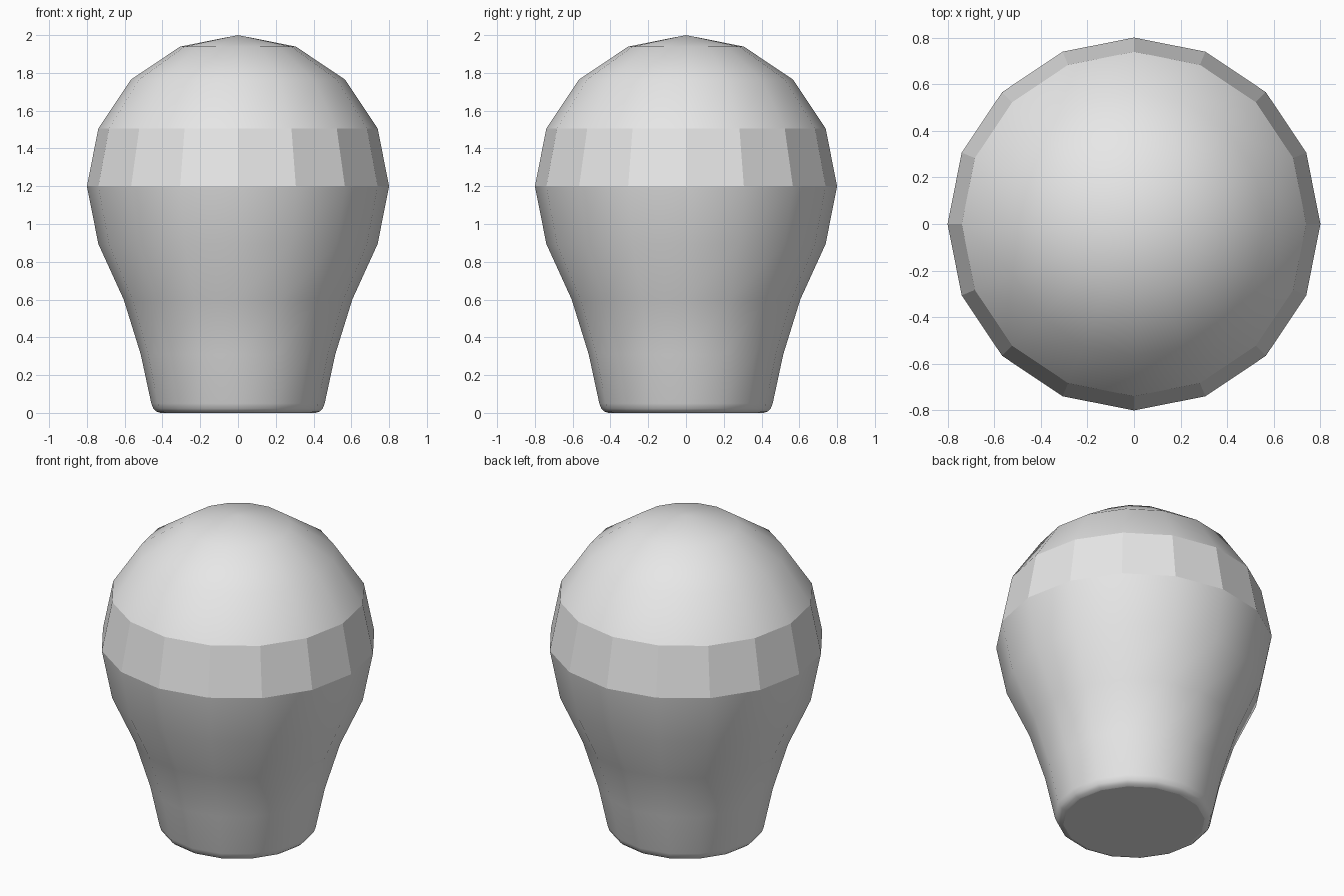
import bpy, bmesh, math

cube = bpy.data.objects.get("Cube")
if cube:
    bpy.data.objects.remove(cube, do_unlink=True)

SIDES = 16
R, CENTRE = 0.8, 1.2

# Plain light grey
grey = bpy.data.materials.new("light_grey")
grey.use_nodes = True
colour = (0.8, 0.8, 0.8, 1)
grey.diffuse_color = colour
grey.node_tree.nodes["Principled BSDF"].inputs["Base Color"].default_value = colour

# Profile (radius, height): rounded foot, tapering neck, then the dome
profile = [(0.41, 0.0), (0.432, 0.007), (0.448, 0.022), (0.459, 0.05),
           (0.515, 0.31), (0.605, 0.6)]
for i in range(-1, 4):
    a = i * math.pi / 8
    profile.append((R * math.cos(a), CENTRE + R * math.sin(a)))

bm = bmesh.new()
rings = []
for r, z in profile:
    rings.append([bm.verts.new((r * math.cos(t), r * math.sin(t), z))
                  for t in (2 * math.pi * k / SIDES for k in range(SIDES))])

# Walls: smooth everywhere except the faceted band above the widest ring
for low, high in zip(rings, rings[1:]):
    faceted = abs(low[0].co.z - CENTRE) < 0.01
    for k in range(SIDES):
        n = (k + 1) % SIDES
        f = bm.faces.new((low[k], low[n], high[n], high[k]))
        f.smooth = not faceted

# Crown fan and flat base
tip = bm.verts.new((0, 0, CENTRE + R))
for k in range(SIDES):
    bm.faces.new((rings[-1][k], rings[-1][(k + 1) % SIDES], tip)).smooth = True
bm.faces.new(rings[0][::-1]).smooth = False

mesh = bpy.data.meshes.new("bulb_body")
bm.to_mesh(mesh)
bm.free()
mesh.materials.append(grey)
body = bpy.data.objects.new("bulb_body", mesh)
bpy.context.collection.objects.link(body)
